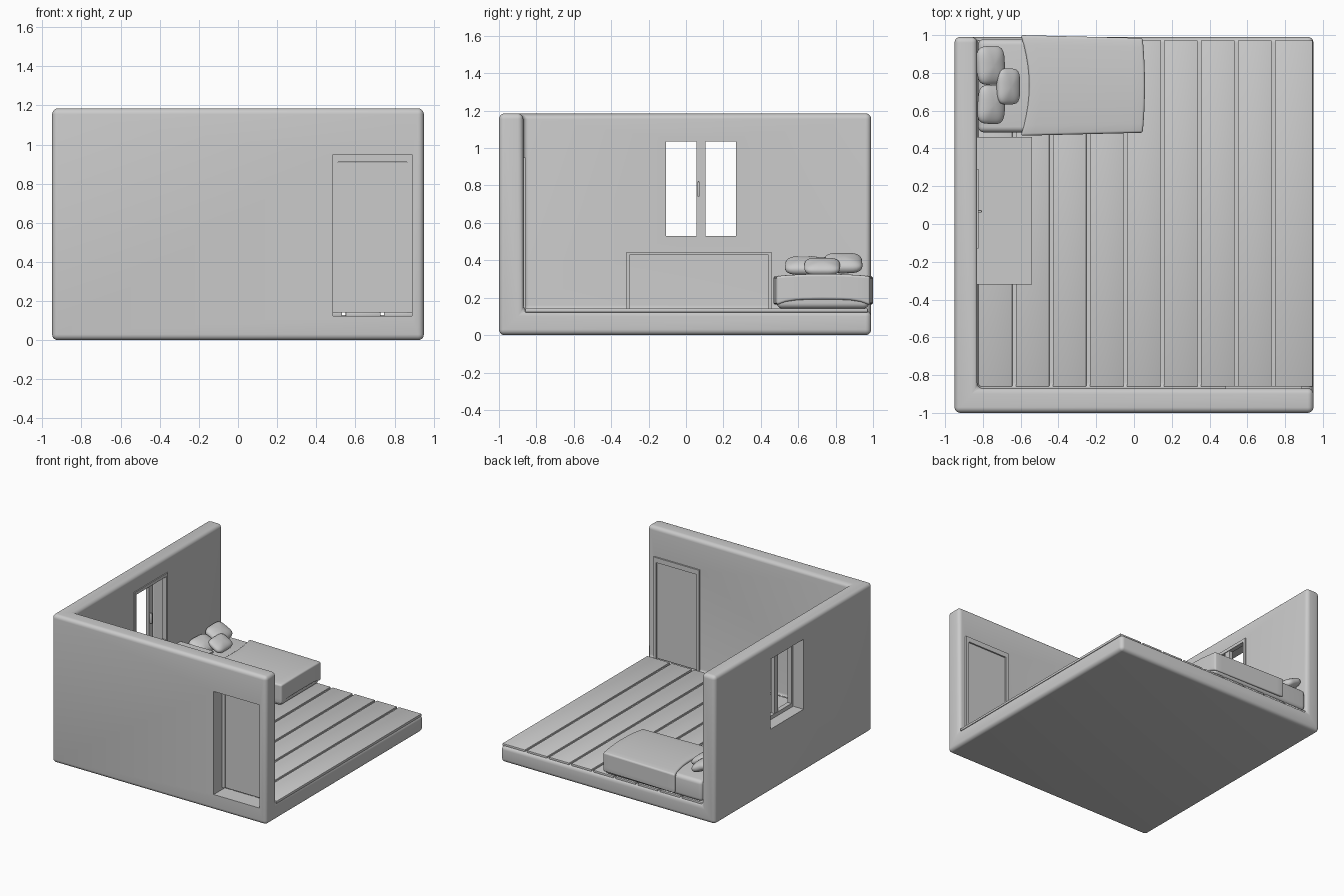
import bpy, bmesh, math
from mathutils import Vector, Matrix

if "Cube" in bpy.data.objects:
    bpy.data.objects.remove(bpy.data.objects["Cube"])


def finish(ob, angle=35):
    # bake modifiers, then smooth everything except sharp edges
    bpy.context.view_layer.update()
    dg = bpy.context.evaluated_depsgraph_get()
    me = bpy.data.meshes.new_from_object(ob.evaluated_get(dg))
    ob.modifiers.clear()
    ob.data = me
    bpy.ops.object.select_all(action='DESELECT')
    ob.select_set(True)
    bpy.context.view_layer.objects.active = ob
    bpy.ops.object.shade_smooth_by_angle(angle=math.radians(angle))
    return ob


def add(name, bm):
    me = bpy.data.meshes.new(name)
    bm.to_mesh(me)
    bm.free()
    ob = bpy.data.objects.new(name, me)
    bpy.context.collection.objects.link(ob)
    return ob


def bevel(ob, width, seg):
    m = ob.modifiers.new("bevel", 'BEVEL')
    m.width, m.segments, m.limit_method = width, seg, 'ANGLE'


def fill_box(bm, x0, x1, y0, y1, z0, z1):
    mat = Matrix.Translation(((x0 + x1) / 2, (y0 + y1) / 2, (z0 + z1) / 2)) \
        @ Matrix.Diagonal((x1 - x0, y1 - y0, z1 - z0, 1))
    bmesh.ops.create_cube(bm, size=1, matrix=mat)


def boxes(name, items, width=0.0, seg=2):
    bm = bmesh.new()
    for it in items:
        fill_box(bm, *it)
    ob = add(name, bm)
    if width:
        bevel(ob, width, seg)
    return finish(ob)


def cut(ob, name, *dims):
    bm = bmesh.new()
    fill_box(bm, *dims)
    c = add(name, bm)
    c.hide_render = True
    m = ob.modifiers.new(name, 'BOOLEAN')
    m.operation, m.object, m.solver = 'DIFFERENCE', c, 'EXACT'
    return c


# room shell: floor slab, left wall and front wall in one piece
bm = bmesh.new()
fill_box(bm, -0.95, 0.95, -1.0, 0.99, 0, 1.185)
room = add("room_shell", bm)
cutters = [cut(room, "interior_cutter", -0.83, 2, -0.87, 2, 0.13, 2)]
bevel(room, 0.03, 5)
cutters.append(cut(room, "door_cutter", 0.485, 0.89, -1.2, -0.8, 0.125, 0.95))
cutters.append(cut(room, "window_cutter", -1.2, -0.7, -0.13, 0.29, 0.50, 1.06))
finish(room)
for c in cutters:
    bpy.data.objects.remove(c)

# floor planks with open gaps
edges = [-0.83] + [-0.635 + i * 0.196 for i in range(8)] + [0.945]
g = 0.009
planks = [(a + (g if i else 0), b - (g if i < 8 else 0), -0.86, 0.972, 0.122, 0.142)
          for i, (a, b) in enumerate(zip(edges, edges[1:]))]
boxes("floor_planks", planks, 0.003, 2)

# door set flush with the inside of the front wall
boxes("door_frame", [(0.485, 0.51, -0.892, -0.858, 0.14, 0.95),
                     (0.865, 0.89, -0.892, -0.858, 0.14, 0.95),
                     (0.51, 0.865, -0.892, -0.858, 0.91, 0.95)])
boxes("door_panel", [(0.511, 0.864, -0.885, -0.868, 0.142, 0.909)])

# window: outer frame, two sash stiles in the middle, handle
wx = (-0.858, -0.822)
boxes("window_frame", [(*wx, -0.13, -0.108, 0.50, 1.06), (*wx, 0.268, 0.29, 0.50, 1.06),
                       (*wx, -0.108, 0.268, 0.50, 0.53), (*wx, -0.108, 0.268, 1.035, 1.06)])
boxes("window_stiles", [(-0.855, -0.828, 0.055, 0.105, 0.53, 1.035)])
boxes("window_handle", [(-0.829, -0.806, 0.061, 0.073, 0.74, 0.82)], 0.003)

# low desk: thin top on two side panels
boxes("desk", [(-0.83, -0.54, -0.32, 0.46, 0.428, 0.442),
               (-0.83, -0.545, -0.318, -0.302, 0.14, 0.429),
               (-0.83, -0.545, 0.442, 0.458, 0.14, 0.429)])

# mattress
boxes("mattress", [(-0.825, 0.04, 0.485, 0.978, 0.142, 0.31)], 0.03, 5)

# blanket with a bowed head edge, slight crown and drooping corners
bm = bmesh.new()
fill_box(bm, -0.6, 0.058, 0.475, 0.992, 0.19, 0.315)
bmesh.ops.subdivide_edges(bm, edges=bm.edges[:], cuts=9, use_grid_fill=True)
for v in bm.verts:
    t = (v.co.y - 0.733) / 0.26
    u = (v.co.x + 0.6) / 0.658
    if v.co.z > 0.3:
        v.co.z += 0.012 * (1 - t * t)
    if v.co.z < 0.2:
        v.co.z -= 0.03 * t ** 4
    v.co.x += 0.045 * (1 - t * t) * (1 - u)
    v.co.x -= 0.012 * t * t * u
    v.co.y += 0.008 * t * (1 - 2 * u)
blanket = add("blanket", bm)
bevel(blanket, 0.022, 4)
finish(blanket, 50)


# pillows: puffed squircle cushions, leaning on the wall
def pillow(name, loc, size, tilt, turn):
    bm = bmesh.new()
    bmesh.ops.create_uvsphere(bm, u_segments=40, v_segments=20, radius=1)
    for v in bm.verts:
        x, y, z = v.co
        r = math.hypot(x, y)
        if r > 1e-6:
            k = (abs(x / r) ** 4 + abs(y / r) ** 4) ** -0.25
            v.co.x, v.co.y = x * k, y * k
        v.co.z = math.copysign(abs(z) ** 0.85, z)
    mat = Matrix.Translation(loc) @ Matrix.Rotation(turn, 4, 'Z') \
        @ Matrix.Rotation(tilt, 4, 'Y') @ Matrix.Diagonal((*(Vector(size) / 2), 1))
    bmesh.ops.transform(bm, matrix=mat, verts=bm.verts[:])
    finish(add(name, bm), 60)


pillow("pillow_back", (-0.758, 0.84, 0.385), (0.16, 0.205, 0.085), math.radians(28), 0.05)
pillow("pillow_front", (-0.755, 0.632, 0.372), (0.155, 0.205, 0.08), math.radians(25), -0.06)
pillow("pillow_small", (-0.665, 0.728, 0.367), (0.135, 0.19, 0.07), math.radians(30), 0.0)
